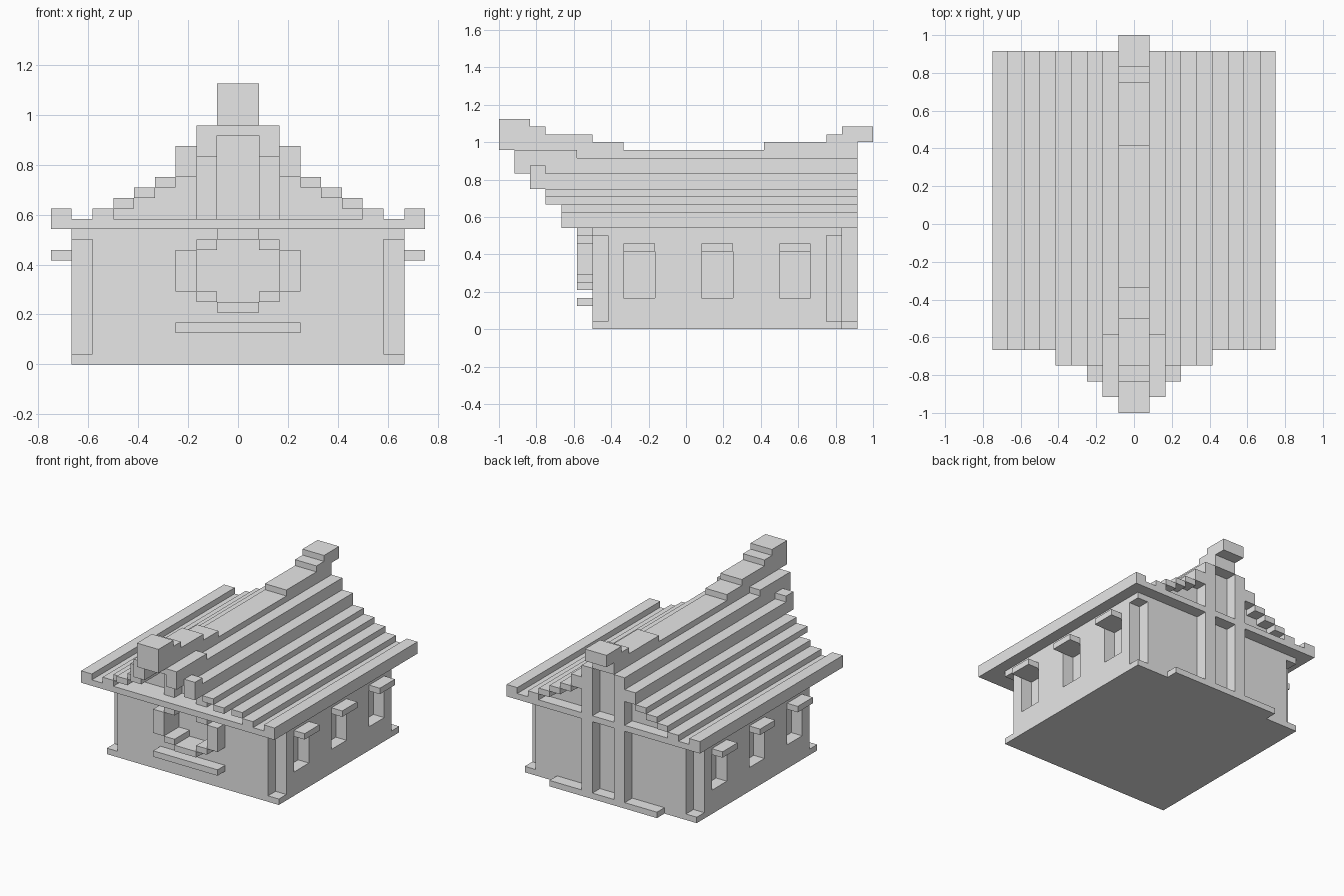
import bpy
import bmesh
from mathutils import Vector

if "Cube" in bpy.data.objects:
    bpy.data.objects.remove(bpy.data.objects["Cube"], do_unlink=True)

U = 1 / 24  # block unit

grey = bpy.data.materials.new("plain_grey")
grey.use_nodes = True
grey.diffuse_color = (0.8, 0.8, 0.8, 1)
grey.node_tree.nodes["Principled BSDF"].inputs["Base Color"].default_value = (0.8, 0.8, 0.8, 1)


def blocks(name, boxes, mirror=False):
    """One object from boxes given as (x range, y range, z range) in block units."""
    bm = bmesh.new()
    for box in boxes:
        sides = [box]
        if mirror:
            (x0, x1), ys, zs = box
            sides.append(((-x1, -x0), ys, zs))
        for ranges in sides:
            lo = Vector([r[0] for r in ranges]) * U
            hi = Vector([r[1] for r in ranges]) * U
            for v in bmesh.ops.create_cube(bm, size=1)["verts"]:
                v.co = Vector([lo[i] if v.co[i] < 0 else hi[i] for i in range(3)])
    mesh = bpy.data.meshes.new(name)
    bm.to_mesh(mesh)
    bm.free()
    mesh.materials.append(grey)
    obj = bpy.data.objects.new(name, mesh)
    bpy.context.scene.collection.objects.link(obj)
    return obj


def carve(target, box, mirror=False):
    """Cut a box shaped recess out of the target."""
    cutter = blocks("cutter", [box], mirror)
    cutter.hide_render = True
    mod = target.modifiers.new("recess", "BOOLEAN")
    mod.operation = "DIFFERENCE"
    mod.solver = "EXACT"
    mod.object = cutter
    bpy.context.view_layer.objects.active = target
    bpy.ops.object.modifier_apply(modifier=mod.name)
    bpy.data.objects.remove(cutter, do_unlink=True)


FRONT, BACK, EAVES = -12, 20, 22
window_starts = (-8, 2, 12)

# Walls with notched corners, side windows and a stepped round window
walls = blocks("walls", [((-16, 16), (FRONT, BACK), (0, 13))])
carve(walls, ((14, 17), (FRONT - 1, FRONT + 2), (1, 12)), True)
carve(walls, ((14, 17), (BACK - 2, BACK + 1), (1, 12)), True)
for y in window_starts:
    carve(walls, ((14, 17), (y, y + 4), (4, 10)), True)
carve(walls, ((-4, 4), (-13, -10), (7, 11)))
carve(walls, ((-2, 2), (-13, -10), (6, 12)))

# Side window hoods
blocks("window_hoods", [((16, 18), (y, y + 4), (10, 11)) for y in window_starts], True)

# Front window frame and sill
rim = (FRONT - 2, FRONT)
blocks("round_window_frame", [((4, 6), rim, (7, 11)), ((2, 4), rim, (6, 7)),
                              ((2, 4), rim, (11, 12))], True)
blocks("round_window_ends", [((-2, 2), rim, (5, 6)), ((-2, 2), rim, (12, 13))])
blocks("front_sill", [((-6, 6), rim, (3, 4))])

# Back step and columns
rear = (BACK, EAVES)
blocks("back_step", [((-10, 10), rear, (0, 1))])
blocks("back_columns", [((2, 4), rear, (1, 13)), ((2, 4), rear, (14, 20))], True)
blocks("front_gable_columns", [((2, 4), rim, (14, 20))], True)

# Roof floor and raised eaves
blocks("roof_floor", [((-16, 16), (-16, EAVES), (13, 14))])
blocks("eaves", [((16, 18), (-16, EAVES), (13, 15))], True)

# Stepped roof: inner x, front y, bottom z, top z
courses = [(12, -16, 14, 15), (10, -16, 15, 16), (8, -18, 16, 17),
           (6, -18, 17, 18), (4, -20, 18, 20), (2, -22, 20, 22)]
blocks("roof_courses", [((x, x + 2), (y, EAVES), (lo, hi))
                        for x, y, lo, hi in courses], True)
blocks("roof_front_caps", [((4, 6), (-20, -18), (20, 21)),
                           ((2, 4), (-22, -14), (22, 23))], True)

# Gable filling under the courses
blocks("gable_sides", [((x, x + 2), (FRONT, BACK), (14, lo))
                       for x, y, lo, hi in courses if lo > 14], True)
blocks("gable_centre", [((-2, 2), (FRONT, BACK), (14, 22))])

# Ridge rising in steps to an upturned horn at each end
ridge = [(-24, -22, 23, 27), (-22, -20, 22, 27), (-20, -18, 22, 26),
         (-18, -12, 22, 25), (-12, -8, 22, 24), (-8, 10, 22, 23),
         (10, 18, 22, 24), (18, 20, 22, 25), (20, 22, 22, 26), (22, 24, 24, 26)]
blocks("ridge", [((-2, 2), (y0, y1), (lo, hi)) for y0, y1, lo, hi in ridge])
